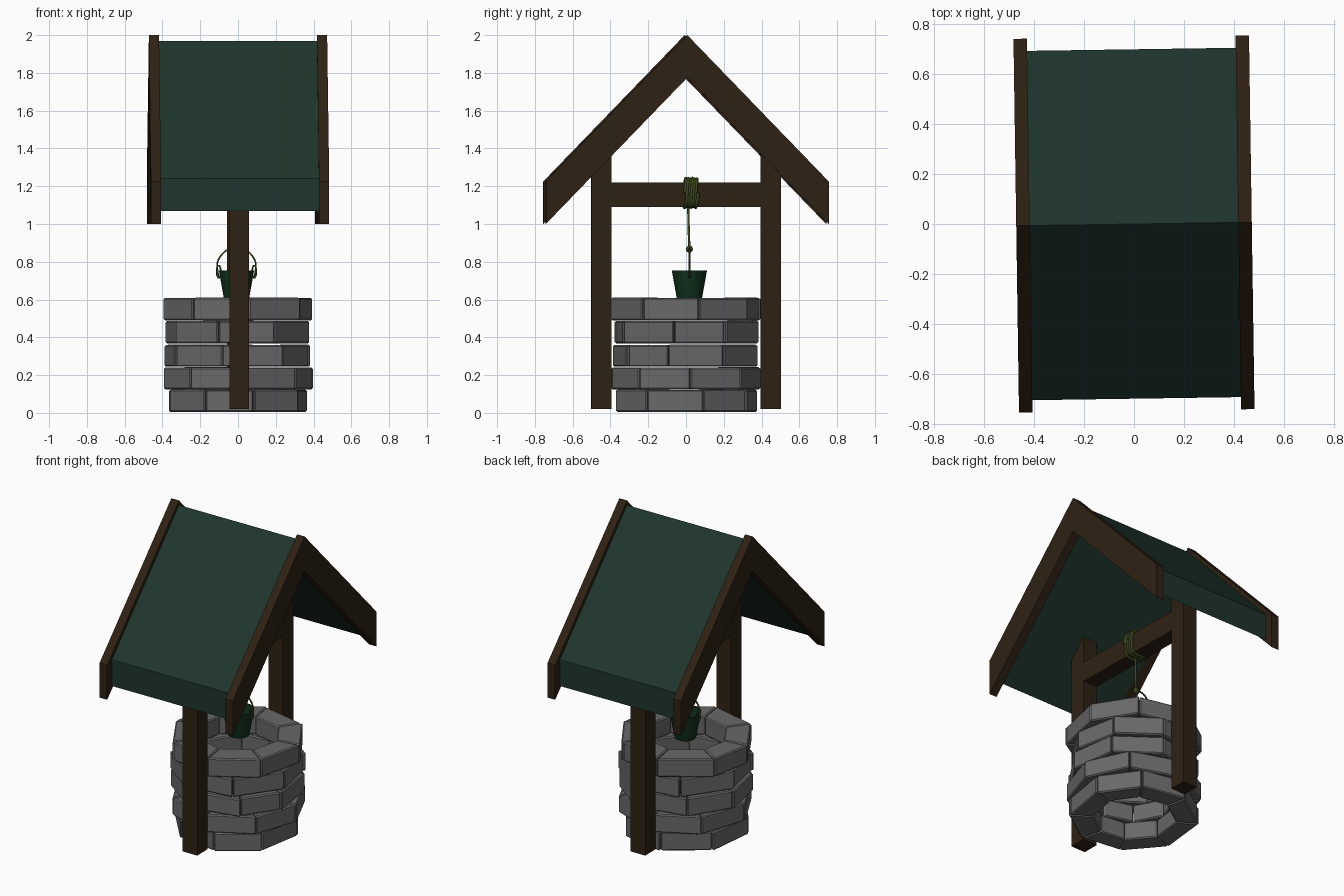
import bpy, bmesh, math, random
from mathutils import Matrix

if "Cube" in bpy.data.objects:
    bpy.data.objects.remove(bpy.data.objects["Cube"])

random.seed(4)
TURN = Matrix.Rotation(0.0148, 4, 'Z')   # the timber frame sits slightly turned


def material(name, rgb):
    m = bpy.data.materials.new(name)
    m.diffuse_color = (*rgb, 1)
    m.use_nodes = True
    m.node_tree.nodes["Principled BSDF"].inputs["Base Color"].default_value = m.diffuse_color
    return m


WOOD = material("dark_wood", (0.028, 0.015, 0.007))
ROOF = material("roof_green", (0.013, 0.035, 0.025))
PAIL = material("bucket_green", (0.005, 0.03, 0.012))
ROPE = material("rope_olive", (0.05, 0.07, 0.012))
STONE = material("stone", (0.14, 0.14, 0.14))


def finish(name, bm, mat, matrix=None):
    if matrix:
        bm.transform(matrix)
    bmesh.ops.recalc_face_normals(bm, faces=bm.faces)
    me = bpy.data.meshes.new(name)
    bm.to_mesh(me)
    bm.free()
    me.materials.append(mat)
    ob = bpy.data.objects.new(name, me)
    bpy.context.collection.objects.link(ob)
    return ob


def box(name, lo, hi, mat):
    bm = bmesh.new()
    bmesh.ops.create_cube(bm, size=1)
    for v in bm.verts:
        v.co = [(a + b) / 2 + c * (b - a) for a, b, c in zip(lo, hi, v.co)]
    return finish(name, bm, mat, TURN)


def chevron(name, x0, x1, half, top, eave, drop, mat):
    """Gable-shaped band in the YZ plane, extruded along X."""
    pts = [(-half, eave), (0, top), (half, eave),
           (half, eave - drop), (0, top - drop), (-half, eave - drop)]
    bm = bmesh.new()
    a, b = [[bm.verts.new((x, y, z)) for y, z in pts] for x in (x0, x1)]
    for ring in (a, b):
        bm.faces.new((ring[0], ring[1], ring[4], ring[5]))
        bm.faces.new((ring[1], ring[2], ring[3], ring[4]))
    for i in range(6):
        j = (i + 1) % 6
        bm.faces.new((a[i], a[j], b[j], b[i]))
    return finish(name, bm, mat, TURN)


def tube(name, pts, r, mat, smooth_path=False):
    cu = bpy.data.curves.new(name, 'CURVE')
    cu.dimensions = '3D'
    cu.bevel_depth = r
    cu.bevel_resolution = 1
    cu.use_fill_caps = True
    cu.resolution_u = 4
    sp = cu.splines.new('NURBS' if smooth_path else 'POLY')
    sp.points.add(len(pts) - 1)
    for p, c in zip(sp.points, pts):
        p.co = (*c, 1)
    if smooth_path:
        sp.use_endpoint_u = True
        sp.order_u = 3
    cu.materials.append(mat)
    ob = bpy.data.objects.new(name, cu)
    bpy.context.collection.objects.link(ob)
    bpy.ops.object.select_all(action='DESELECT')
    ob.select_set(True)
    bpy.context.view_layer.objects.active = ob
    bpy.ops.object.convert(target='MESH')
    return ob


# Roof panel and gable boards
chevron("roof", -0.43, 0.43, 0.70, 1.97, 1.24, 0.17, ROOF)
for side, x in (("left", -0.445), ("right", 0.445)):
    chevron(side + "_gable_board", x - 0.027, x + 0.027, 0.749, 2.0, 1.225, 0.225, WOOD)

# Posts and crossbar
for side, y in (("front", -0.448), ("back", 0.448)):
    box(side + "_post", (-0.052, y - 0.054, 0.02), (0.052, y + 0.054, 1.41), WOOD)
box("crossbar", (-0.05, -0.41, 1.09), (0.05, 0.41, 1.22), WOOD)

# Stone courses: eight chunky wedge blocks per ring, seams staggered
courses = [(0.005, 0.125, 0.382, 15), (0.125, 0.242, 0.398, 3), (0.245, 0.362, 0.392, 34),
           (0.368, 0.488, 0.393, -12), (0.490, 0.610, 0.400, 12)]
for k, (z0, z1, radius, offset) in enumerate(courses):
    bm = bmesh.new()
    seams = [math.radians(offset - 90 + 45 * i + random.uniform(-4, 4)) for i in range(8)]
    seams.append(seams[0] + 2 * math.pi)
    for t0, t1 in zip(seams, seams[1:]):
        r_out = radius + random.uniform(-0.01, 0.006)
        r_in = 0.245 + random.uniform(-0.008, 0.008)
        lift = random.uniform(-0.003, 0.0)
        g = 0.004
        plan = [(r_in, t0 + g), (r_out, t0 + g), (r_out, t1 - g), (r_in, t1 - g)]
        lo, hi = [[bm.verts.new((r * math.cos(t), r * math.sin(t), z)) for r, t in plan]
                  for z in (z0, z1 + lift)]
        bm.faces.new(lo[::-1])
        bm.faces.new(hi)
        for i in range(4):
            j = (i + 1) % 4
            bm.faces.new((lo[i], lo[j], hi[j], hi[i]))
    bmesh.ops.bevel(bm, geom=bm.edges[:], offset=0.007, segments=1, affect='EDGES')
    finish(f"stone_course_{k + 1}", bm, STONE)

# Bucket: hollow tapered pail turned from a profile
BX, BY = -0.008, 0.018
profile = [(0, 0.59), (0.064, 0.59), (0.093, 0.753), (0.085, 0.753), (0.058, 0.602), (0, 0.602)]
bm = bmesh.new()
vs = [bm.verts.new((r, 0, z)) for r, z in profile]
es = [bm.edges.new(p) for p in zip(vs, vs[1:])]
bmesh.ops.spin(bm, geom=vs + es, axis=(0, 0, 1), cent=(0, 0, 0),
               angle=2 * math.pi, steps=16, use_merge=True)
bmesh.ops.remove_doubles(bm, verts=bm.verts, dist=1e-4)
finish("bucket", bm, PAIL, Matrix.Translation((BX, BY, 0)))

# Rope handle with small tied loops at the rim
half = [(0.095, 0.715), (0.104, 0.77), (0.10, 0.81), (0.065, 0.855), (0.03, 0.872)]
arch = [(BX - x, BY, z) for x, z in half] + [(BX + x, BY, z) for x, z in half[::-1]]
tube("bucket_handle", arch, 0.005, ROPE, True)
for side, s in (("left", -1), ("right", 1)):
    loop = [(BX + s * (0.094 + 0.011 * math.cos(a)), BY, 0.748 + 0.034 * math.sin(a))
            for a in (i * math.pi / 5 for i in range(11))]
    tube(side + "_handle_loop", loop, 0.005, ROPE)

# Rope: coil round the crossbar, hanging line and knot
coil = []
turns, steps = 6, 16
for i in range(turns * steps + 1):
    a = 2 * math.pi * i / steps
    c, s = math.cos(a), math.sin(a)
    grow = 1 + 0.04 * math.sin(a * 0.37)
    coil.append((0.068 * grow * math.copysign(abs(c) ** 0.55, c),
                 -0.01 + 0.07 * i / (turns * steps) + 0.008 * math.sin(a + 0.6),
                 1.165 + 0.076 * grow * math.copysign(abs(s) ** 0.55, s)))
tube("rope_coil", coil, 0.008, ROPE)
tube("hanging_rope", [(0, 0.012, 1.09), (0, 0.014, 0.98), (0, BY, 0.865)], 0.007, ROPE)
bm = bmesh.new()
bmesh.ops.create_icosphere(bm, subdivisions=2, radius=0.019)
finish("rope_knot", bm, ROPE, Matrix.Translation((0, BY, 0.867)))
